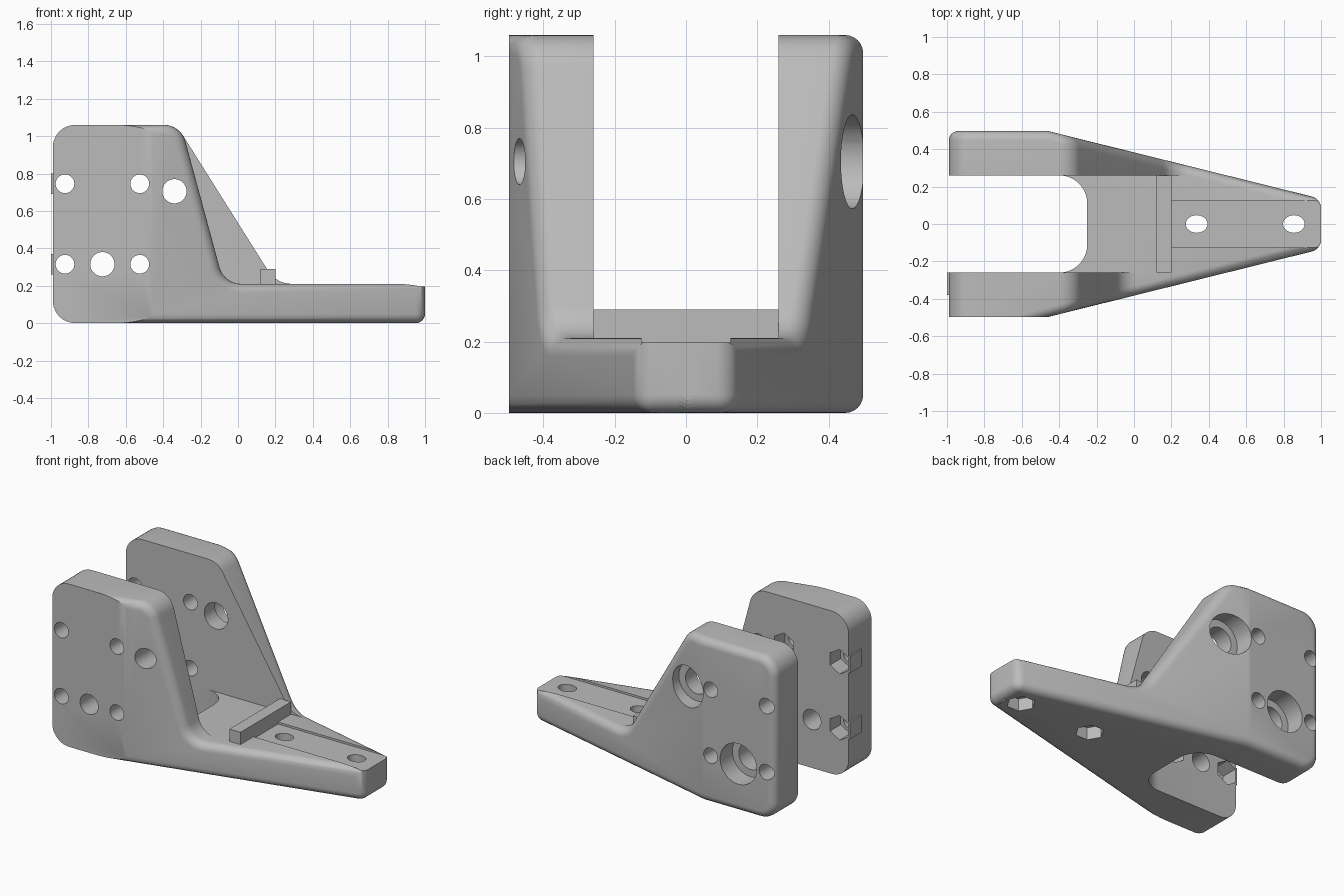
import bpy, bmesh, math
from mathutils import Vector

cube = bpy.data.objects.get("Cube")
if cube:
    bpy.data.objects.remove(cube, do_unlink=True)

grey = bpy.data.materials.new("plain grey")
grey.use_nodes = True
colour = (0.5, 0.5, 0.5, 1)
grey.diffuse_color = colour
grey.node_tree.nodes["Principled BSDF"].inputs["Base Color"].default_value = colour


def rounded(corners, steps=10):
    """Turn (u, v, radius) corners into an outline with arcs."""
    out = []
    for i, (u, v, r) in enumerate(corners):
        p = Vector((u, v))
        if r == 0:
            out.append(p)
            continue
        a = (Vector(corners[i - 1][:2]) - p).normalized()
        b = (Vector(corners[(i + 1) % len(corners)][:2]) - p).normalized()
        half = a.angle(b) / 2
        centre = p + (a + b).normalized() * (r / math.sin(half))
        start = p + a * (r / math.tan(half)) - centre
        end = p + b * (r / math.tan(half)) - centre
        sweep = math.pi - 2 * half
        for k in range(steps + 1):
            t = k / steps
            out.append(centre + (start * math.sin((1 - t) * sweep)
                                 + end * math.sin(t * sweep)) / math.sin(sweep))
    return out


def prism(outline, axis, low, high):
    """Extrude an outline along y or z into a bmesh."""
    bm = bmesh.new()
    place = (lambda p: (p.x, low, p.y)) if axis == "y" else (lambda p: (p.x, p.y, low))
    face = bm.faces.new([bm.verts.new(place(p)) for p in outline])
    moved = bmesh.ops.extrude_face_region(bm, geom=[face])["geom"]
    step = Vector((0, high - low, 0)) if axis == "y" else Vector((0, 0, high - low))
    bmesh.ops.translate(bm, vec=step, verts=[g for g in moved if isinstance(g, bmesh.types.BMVert)])
    bmesh.ops.recalc_face_normals(bm, faces=bm.faces)
    return bm


def make(name, bm):
    mesh = bpy.data.meshes.new(name)
    bm.to_mesh(mesh)
    bm.free()
    mesh.materials.append(grey)
    obj = bpy.data.objects.new(name, mesh)
    bpy.context.collection.objects.link(obj)
    return obj


def combine(target, bm, operation="DIFFERENCE"):
    tool = make("helper", bm)
    tool.hide_render = True
    mod = target.modifiers.new("combine", "BOOLEAN")
    mod.operation, mod.object, mod.solver = operation, tool, "EXACT"
    bpy.context.view_layer.objects.active = target
    bpy.ops.object.modifier_apply(modifier=mod.name)
    bpy.data.objects.remove(tool, do_unlink=True)


def disc(u, v, ru, rv=None, sides=32, turn=0.0):
    rv = rv or ru
    angles = [turn + 2 * math.pi * k / sides for k in range(sides)]
    return [Vector((u + ru * math.cos(a), v + rv * math.sin(a))) for a in angles]


def box(x0, x1, y0, y1, z0, z1):
    return prism([Vector(p) for p in ((x0, y0), (x1, y0), (x1, y1), (x0, y1))], "z", z0, z1)


BACK, NOSE, TOP, DECK, INNER = -0.99, 1.0, 1.06, 0.21, 0.26


def half_body(side, shoulder, foot, foot_radius):
    """One side of the bracket: side profile trimmed by the tapering plan."""
    outline = rounded([(BACK, 0, 0.12), (NOSE, 0, 0), (NOSE, DECK, 0),
                       (foot, DECK, foot_radius), (shoulder, TOP, 0.12), (BACK, TOP, 0.12)])
    bm = prism(outline, "y", -0.02 * side, 0.7 * side)
    flat = Vector((0, side, 0))
    slant = Vector((0.248, side, 0)).normalized()
    for normal in (flat, slant):
        cut = bmesh.ops.bisect_plane(
            bm, geom=bm.verts[:] + bm.edges[:] + bm.faces[:], dist=1e-6,
            plane_co=(-0.46, 0.497 * side, 0), plane_no=normal, clear_outer=True)
        rim = [e for e in bm.edges if e.is_boundary]
        bmesh.ops.edgeloop_fill(bm, edges=rim)
    bmesh.ops.recalc_face_normals(bm, faces=bm.faces)
    bm.normal_update()
    caps = {f for f in bm.faces if f.normal.dot(flat) > 0.9}
    soft = {f for f in caps if side > 0 or f.normal.dot(slant) > 0.999}
    edges = [e for e in bm.edges
             if sum(f in caps for f in e.link_faces) == 1 and any(f in soft for f in e.link_faces)
             or all(v.co.x > 0.99 and v.co.z < 0.01 for v in e.verts)]
    bmesh.ops.bevel(bm, geom=edges, offset=0.05, offset_type="OFFSET", segments=6,
                    profile=0.5, affect="EDGES", clamp_overlap=False)
    bmesh.ops.recalc_face_normals(bm, faces=bm.faces)
    return bm


# Main body with a steep front cheek and a longer back cheek
body = make("bracket_body", half_body(-1, -0.305, -0.075, 0.12))
combine(body, half_body(1, -0.33, 0.205, 0.15), "UNION")

# Channel between cheeks, rear slot and nose groove
combine(body, box(-1.2, 1.2, -INNER, INNER, DECK, 1.3))
slot = rounded([(-1.2, -INNER, 0), (-0.25, -INNER, 0.15), (-0.25, INNER, 0.15), (-1.2, INNER, 0)])
combine(body, prism(slot, "z", -0.1, 1.3))
combine(body, box(0.2, 1.2, -0.125, 0.125, 0.197, 0.4))

# Small bolt holes with hexagonal nut pockets inside the front cheek
for x in (-0.925, -0.525):
    for z in (0.745, 0.315):
        combine(body, prism(disc(x, z, 0.05), "y", -0.7, 0.7))
        combine(body, prism(disc(x, z, 0.08, sides=6, turn=math.pi / 6), "y", -0.37, -0.2))

# Large pivot holes, counterbored from the back
for x, z in ((-0.725, 0.315), (-0.34, 0.705)):
    combine(body, prism(disc(x, z, 0.065), "y", -0.7, 0))
    combine(body, prism(disc(x, z, 0.085), "y", 0, 0.7))
    combine(body, prism(disc(x, z, 0.132), "y", 0.37, 0.7))

# Mounting holes in the nose with nut pockets underneath
for x in (0.335, 0.855):
    combine(body, prism(disc(x, 0, 0.058, 0.047), "z", -0.1, 0.4))
    combine(body, prism(disc(x, 0, 0.085, sides=6), "z", -0.1, 0.08))

# Cross bar on the deck and pocket covers on the rear edge
parts = [body, make("stop_bar", box(0.12, 0.2, -INNER, INNER, DECK - 0.01, 0.29))]
for label, z in (("upper", 0.745), ("lower", 0.315)):
    parts.append(make(label + "_pocket_cover", box(-1.0, -0.986, -0.38, -INNER, z - 0.055, z + 0.055)))

for obj in parts:
    bpy.ops.object.select_all(action="DESELECT")
    obj.select_set(True)
    bpy.context.view_layer.objects.active = obj
    bpy.ops.object.shade_smooth_by_angle(angle=math.radians(30))
